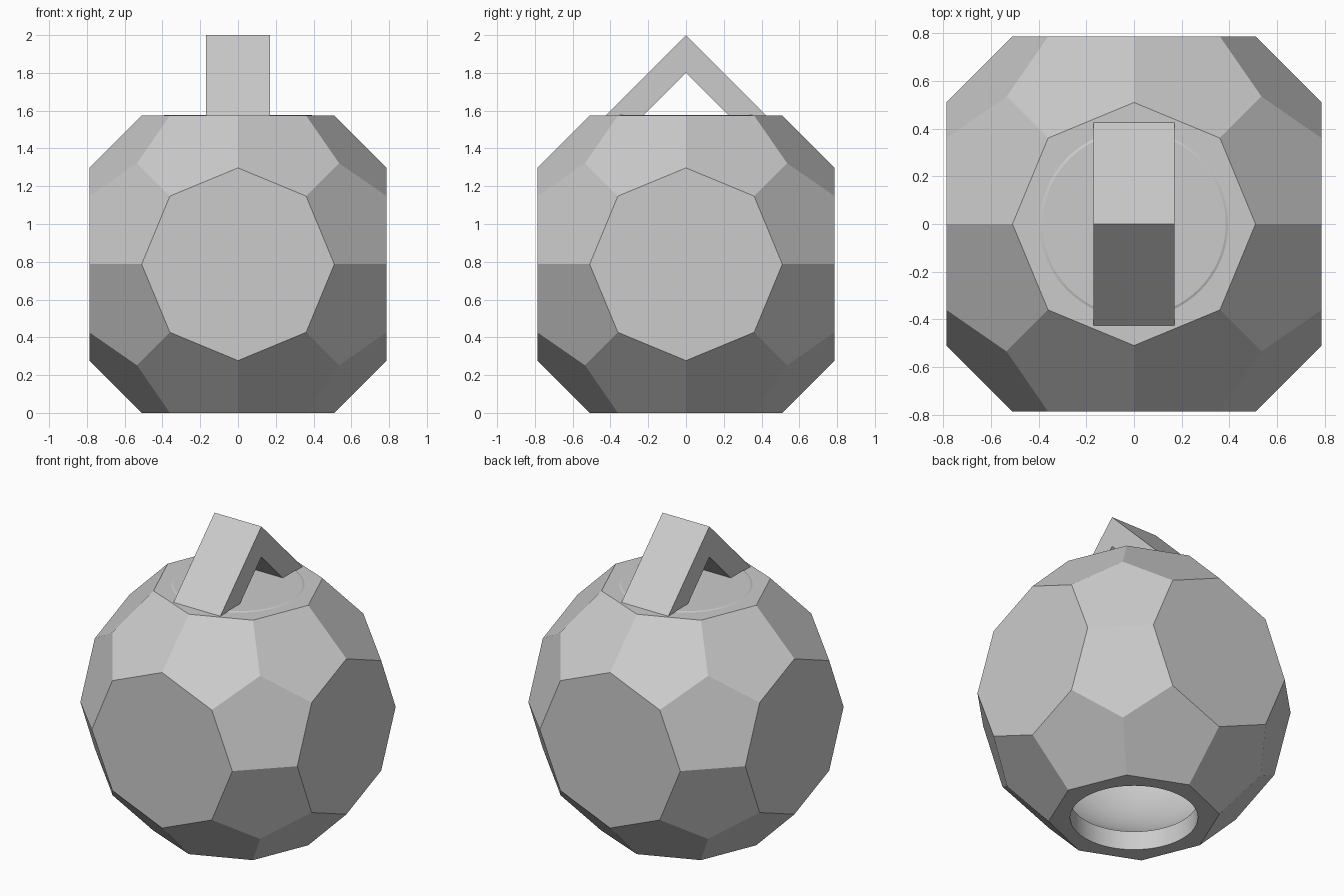
import bpy, bmesh, math
from itertools import product

cube = bpy.data.objects.get("Cube")
if cube:
    bpy.data.objects.remove(cube, do_unlink=True)

grey = bpy.data.materials.new("plain grey")
grey.use_nodes = True
grey.diffuse_color = (0.6, 0.6, 0.6, 1)
grey.node_tree.nodes["Principled BSDF"].inputs["Base Color"].default_value = (0.6, 0.6, 0.6, 1)

HALF = 0.787      # centre to octagon face, also the height of the centre
RIM = 0.51        # octagon corner radius
DIAG = RIM * math.sqrt(0.5)
CORNER = 0.535    # three-way corner between octagons


def finish(name, bm):
    bmesh.ops.recalc_face_normals(bm, faces=bm.faces)
    mesh = bpy.data.meshes.new(name)
    bm.to_mesh(mesh)
    bm.free()
    mesh.materials.append(grey)
    obj = bpy.data.objects.new(name, mesh)
    bpy.context.collection.objects.link(obj)
    return obj


def activate(obj):
    bpy.ops.object.select_all(action='DESELECT')
    obj.select_set(True)
    bpy.context.view_layer.objects.active = obj


def smooth(obj):
    activate(obj)
    bpy.ops.object.shade_smooth_by_angle(angle=math.radians(20))


def cut(obj, cutter):
    activate(obj)
    mod = obj.modifiers.new("cut", 'BOOLEAN')
    mod.operation = 'DIFFERENCE'
    mod.solver = 'EXACT'
    mod.object = cutter
    bpy.ops.object.modifier_apply(modifier=mod.name)
    bpy.data.objects.remove(cutter, do_unlink=True)


# Faceted body: hull of six octagons and eight corners
points = set()
for sx, sy, sz in product((-1, 1), repeat=3):
    points.add((sx * CORNER, sy * CORNER, sz * CORNER))
    for p in ((sx * RIM, 0, sz * HALF), (0, sy * RIM, sz * HALF),
              (sx * DIAG, sy * DIAG, sz * HALF)):
        for turn in range(3):
            points.add(p[turn:] + p[:turn])
bm = bmesh.new()
for x, y, z in points:
    bm.verts.new((x, y, z + HALF))
bmesh.ops.convex_hull(bm, input=bm.verts)
bmesh.ops.dissolve_limit(bm, angle_limit=math.radians(4), verts=bm.verts, edges=bm.edges)
body = finish("faceted_body", bm)

# Round hollow inside
bm = bmesh.new()
bmesh.ops.create_uvsphere(bm, u_segments=64, v_segments=32, radius=0.765)
bmesh.ops.translate(bm, verts=bm.verts, vec=(0, 0, HALF))
cut(body, finish("hollow_cutter", bm))

# Round opening underneath
bm = bmesh.new()
bmesh.ops.create_cone(bm, cap_ends=True, segments=64, radius1=0.38, radius2=0.38, depth=0.7)
cut(body, finish("opening_cutter", bm))
smooth(body)

# Slightly raised round cap on top
bm = bmesh.new()
bmesh.ops.create_cone(bm, cap_ends=True, segments=64, radius1=0.405, radius2=0.385, depth=0.008)
bmesh.ops.translate(bm, verts=bm.verts, vec=(0, 0, 2 * HALF))
smooth(finish("top_cap", bm))

# Folded strap loop
outline = [(-0.43, 1.57), (0, 2), (0.43, 1.57), (0.23, 1.57), (0, 1.8), (-0.23, 1.57)]
bm = bmesh.new()
face = bm.faces.new([bm.verts.new((-0.17, y, z)) for y, z in outline])
side = bmesh.ops.extrude_face_region(bm, geom=[face])["geom"]
bmesh.ops.translate(bm, vec=(0.34, 0, 0),
                    verts=[g for g in side if isinstance(g, bmesh.types.BMVert)])
finish("hanging_loop", bm)
